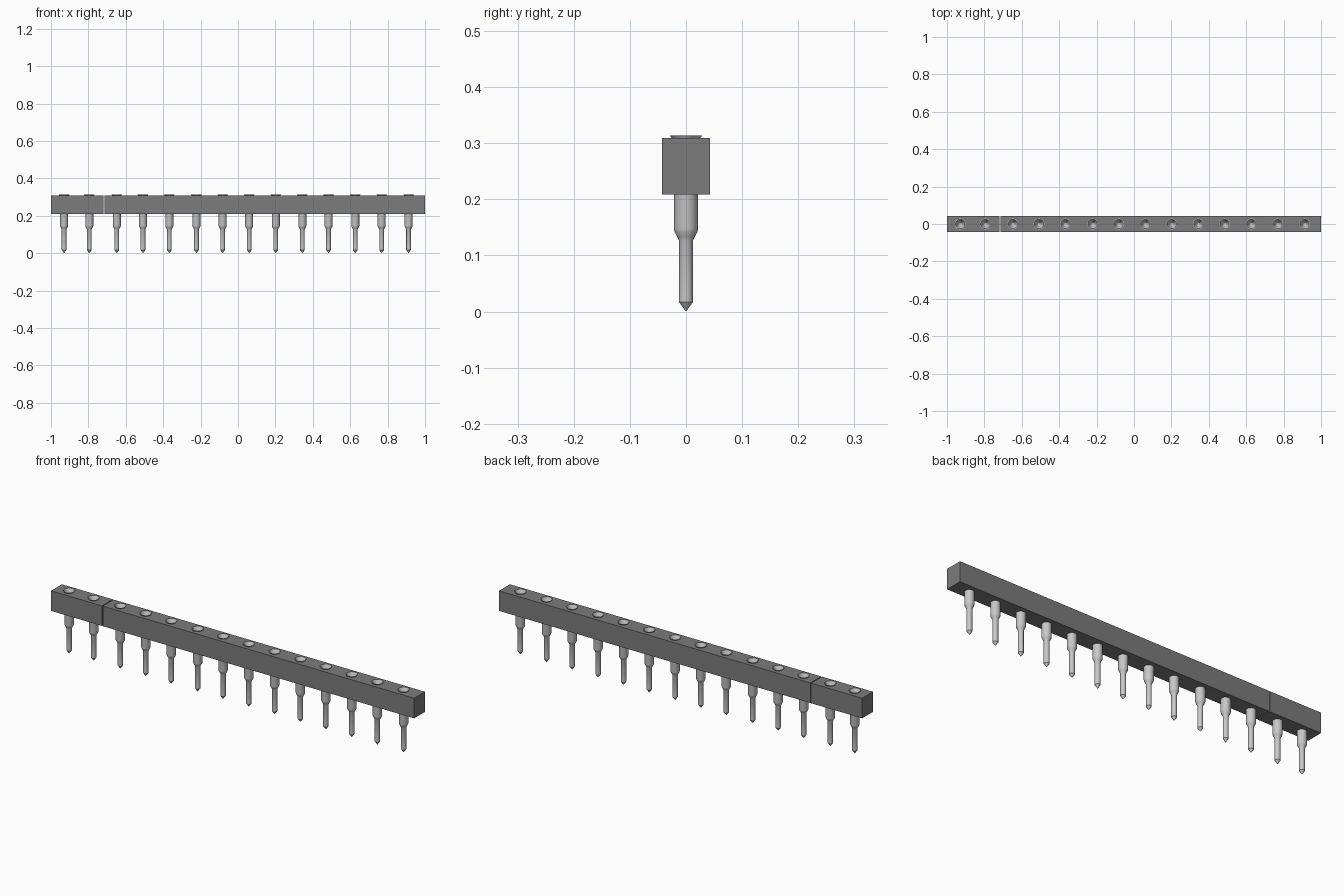
import bpy, bmesh, math

if "Cube" in bpy.data.objects:
    bpy.data.objects.remove(bpy.data.objects["Cube"], do_unlink=True)


def material(name, value):
    m = bpy.data.materials.new(name)
    m.use_nodes = True
    colour = (value, value, value, 1)
    m.diffuse_color = colour
    m.node_tree.nodes["Principled BSDF"].inputs["Base Color"].default_value = colour
    return m


housing_grey = material("housing grey", 0.2)
pin_silver = material("pin silver", 0.58)


def make_object(name, bm, mat):
    bmesh.ops.recalc_face_normals(bm, faces=bm.faces)
    mesh = bpy.data.meshes.new(name)
    bm.to_mesh(mesh)
    bm.free()
    mesh.materials.append(mat)
    ob = bpy.data.objects.new(name, mesh)
    bpy.context.collection.objects.link(ob)
    return ob


def activate(ob):
    bpy.ops.object.select_all(action="DESELECT")
    ob.select_set(True)
    bpy.context.view_layer.objects.active = ob


def lathe(bm, profile, x, steps=20):
    """Spin an (r, z) profile about a vertical axis at x."""
    verts = [bm.verts.new((x + r, 0, z)) for r, z in profile]
    edges = [bm.edges.new(pair) for pair in zip(verts, verts[1:])]
    bmesh.ops.spin(bm, geom=verts + edges, cent=(x, 0, 0), axis=(0, 0, 1),
                   angle=math.tau, steps=steps, use_duplicate=False)
    bmesh.ops.remove_doubles(bm, verts=bm.verts, dist=0.0001)


# Pin spacing, with a wider step where the two housings meet
PIN_X = [-0.93, -0.795, -0.648, -0.508, -0.367, -0.222, -0.082, 0.06,
         0.202, 0.344, 0.484, 0.627, 0.768, 0.912]

# Solid pin from tip to flared collar, then down into the conical socket
PIN_PROFILE = [(0, 0.0025), (0.002, 0.0025), (0.0125, 0.017), (0.0125, 0.127),
               (0.0155, 0.133), (0.0205, 0.142), (0.0215, 0.147),
               (0.0215, 0.300), (0.0235, 0.307), (0.029, 0.3135),
               (0.025, 0.3135), (0.012, 0.285), (0, 0.235)]
PIN_PROFILE[0] = (0, 0)


def housing(name, x0, x1):
    """Rectangular bar with a round socket hole for each pin."""
    bm = bmesh.new()
    bmesh.ops.create_cube(bm, size=1)
    for v in bm.verts:
        v.co.x = x0 if v.co.x < 0 else x1
        v.co.y *= 0.085
        v.co.z = 0.209 if v.co.z < 0 else 0.309
    ob = make_object(name, bm, housing_grey)

    cut = bmesh.new()
    for x in PIN_X:
        if x0 < x < x1:
            lathe(cut, [(0, 0.225), (0.0235, 0.225), (0.0235, 0.33), (0, 0.33)], x)
    cutter = make_object("hole_cutter", cut, housing_grey)
    cutter.hide_render = True
    mod = ob.modifiers.new("socket holes", "BOOLEAN")
    mod.operation = "DIFFERENCE"
    mod.solver = "EXACT"
    mod.object = cutter
    activate(ob)
    bpy.ops.object.modifier_apply(modifier=mod.name)
    bpy.data.objects.remove(cutter, do_unlink=True)


# Two housings with a hairline gap
housing("short_housing", -1.0, -0.719)
housing("long_housing", -0.715, 1.0)

# Row of pins
for i, x in enumerate(PIN_X, 1):
    bm = bmesh.new()
    lathe(bm, PIN_PROFILE, 0)
    pin = make_object(f"socket_pin_{i:02d}", bm, pin_silver)
    pin.location.x = x
    activate(pin)
    bpy.ops.object.shade_smooth_by_angle(angle=math.radians(30))
